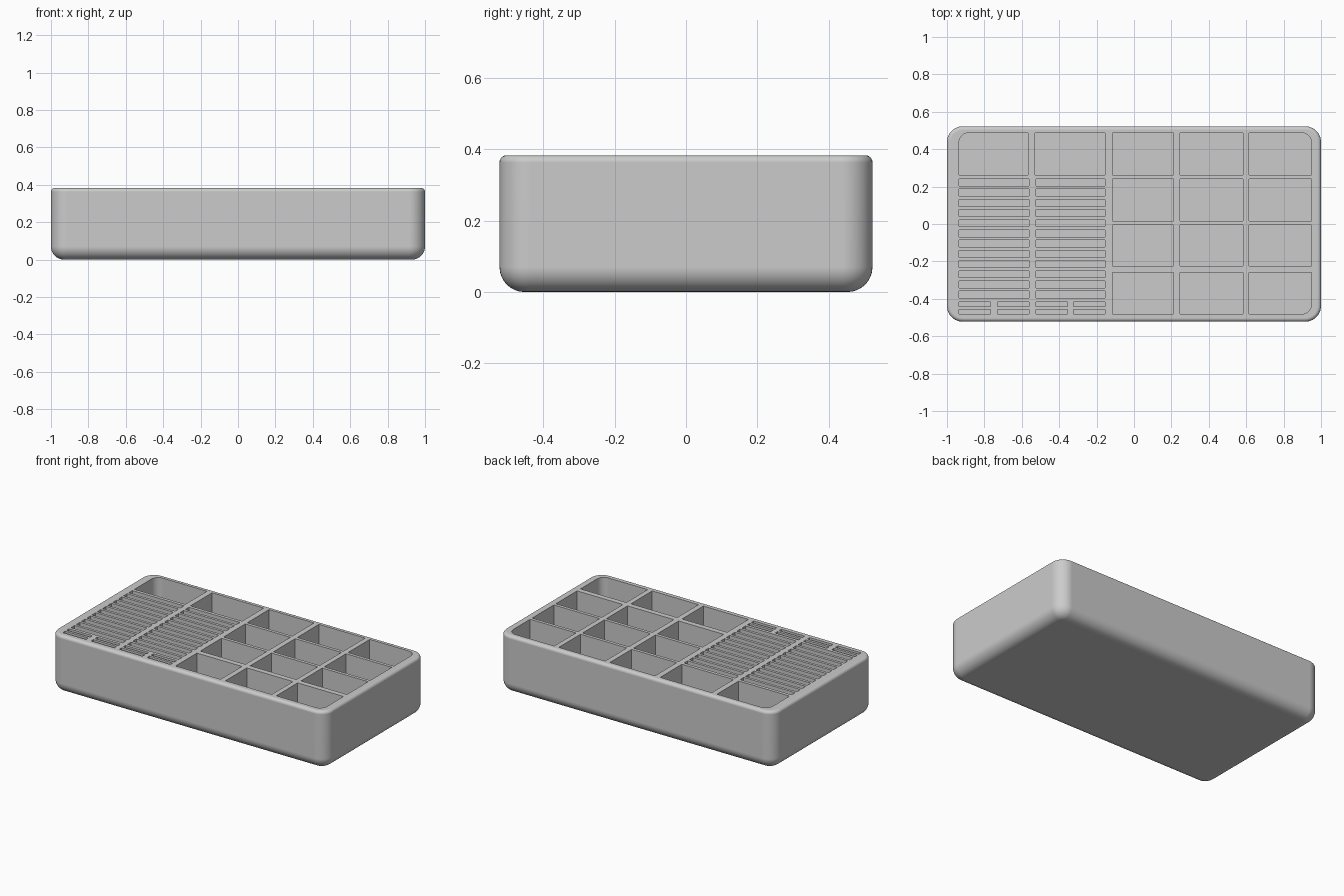
import bpy
import bmesh
from math import sin, cos, pi

cube = bpy.data.objects.get("Cube")
if cube:
    bpy.data.objects.remove(cube, do_unlink=True)

HALF_X, HALF_Y, HEIGHT = 1.0, 0.5225, 0.383
CORNER, BASE_ROUND, RIM_ROUND = 0.085, 0.07, 0.02
FLOOR = 0.05
INNER_ROUND = 0.05

grey = bpy.data.materials.new("light_grey_plastic")
grey.use_nodes = True
colour = (0.6, 0.6, 0.6, 1)
grey.diffuse_color = colour
grey.node_tree.nodes["Principled BSDF"].inputs["Base Color"].default_value = colour


def rounded_outline(x0, x1, y0, y1, radii, steps=10):
    """Counter-clockwise outline; radii are for the +x+y, -x+y, -x-y, +x-y corners."""
    pts = []
    for i, r in enumerate(radii):
        sx = 1 if i in (0, 3) else -1
        sy = 1 if i < 2 else -1
        cx = (x1 if sx > 0 else x0) - sx * r
        cy = (y1 if sy > 0 else y0) - sy * r
        if r == 0:
            pts.append((cx, cy))
            continue
        for k in range(steps + 1):
            a = (i + k / steps) * pi / 2
            pts.append((cx + r * cos(a), cy + r * sin(a)))
    return pts


def loft(bm, levels):
    """Skin a closed solid through (outline, z) levels, bottom to top."""
    rings = [[bm.verts.new((x, y, z)) for x, y in pts] for pts, z in levels]
    for low, high in zip(rings, rings[1:]):
        n = len(low)
        for i in range(n):
            j = (i + 1) % n
            bm.faces.new((low[i], low[j], high[j], high[i]))
    bm.faces.new(rings[0][::-1])
    bm.faces.new(rings[-1])


def make_object(name, bm):
    mesh = bpy.data.meshes.new(name)
    bm.to_mesh(mesh)
    bm.free()
    mesh.materials.append(grey)
    obj = bpy.data.objects.new(name, mesh)
    bpy.context.collection.objects.link(obj)
    return obj


# Outer body: rounded rectangle with a soft base and a finer rounded rim
STEPS = 8
profile = []
for k in range(STEPS + 1):
    a = k / STEPS * pi / 2
    profile.append((BASE_ROUND * (1 - sin(a)), BASE_ROUND * (1 - cos(a))))
for k in range(STEPS + 1):
    a = k / STEPS * pi / 2
    profile.append((RIM_ROUND * (1 - cos(a)), HEIGHT - RIM_ROUND * (1 - sin(a))))
bm = bmesh.new()
loft(bm, [(rounded_outline(d - HALF_X, HALF_X - d, d - HALF_Y, HALF_Y - d,
                           [CORNER - d] * 4), z) for d, z in profile])
tray = make_object("organizer_tray", bm)

# Compartments, all gathered into one cutter
cut = bmesh.new()


def pocket(x0, x1, y0, y1, radii=(0, 0, 0, 0)):
    pts = rounded_outline(x0, x1, y0, y1, radii)
    loft(cut, [(pts, FLOOR), (pts, HEIGHT + 0.1)])


# Large square compartments on the left side
columns = [(-0.116, 0.211), (0.246, 0.582), (0.615, 0.948)]
rows = [(0.262, 0.487), (0.016, 0.241), (-0.225, -0.005), (-0.481, -0.26)]
for c, (x0, x1) in enumerate(columns):
    for r, (y0, y1) in enumerate(rows):
        top_corner = INNER_ROUND if c == 2 and r == 0 else 0
        low_corner = INNER_ROUND if c == 2 and r == 3 else 0
        pocket(x0, x1, y0, y1, (top_corner, 0, 0, low_corner))

# Two wide compartments at the back
pocket(-0.935, -0.566, *rows[0], (0, INNER_ROUND, 0, 0))
pocket(-0.529, -0.154, *rows[0])

# Two banks of long card slots, each with four short slots in front
for x0, x1 in [(-0.935, -0.561), (-0.525, -0.154)]:
    for i in range(12):
        y = 0.222 - i * 0.0545
        pocket(x0, x1, y - 0.0185, y + 0.0185)
    for y in (-0.428, -0.469):
        pocket(x0, x0 + 0.169, y - 0.012, y + 0.012)
        pocket(x1 - 0.169, x1, y - 0.012, y + 0.012)

cutter = make_object("compartment_cutter", cut)
cutter.hide_render = True

# Cut the compartments and remove the helper
mod = tray.modifiers.new("compartments", "BOOLEAN")
mod.operation = "DIFFERENCE"
mod.solver = "EXACT"
mod.object = cutter
bpy.ops.object.select_all(action="DESELECT")
tray.select_set(True)
bpy.context.view_layer.objects.active = tray
bpy.ops.object.modifier_apply(modifier=mod.name)
bpy.data.objects.remove(cutter, do_unlink=True)

# Smooth rounds, crisp compartment edges, flat large faces
bpy.ops.object.shade_smooth_by_angle(angle=pi / 6)
weighted = tray.modifiers.new("flat_face_normals", "WEIGHTED_NORMAL")
weighted.keep_sharp = True
